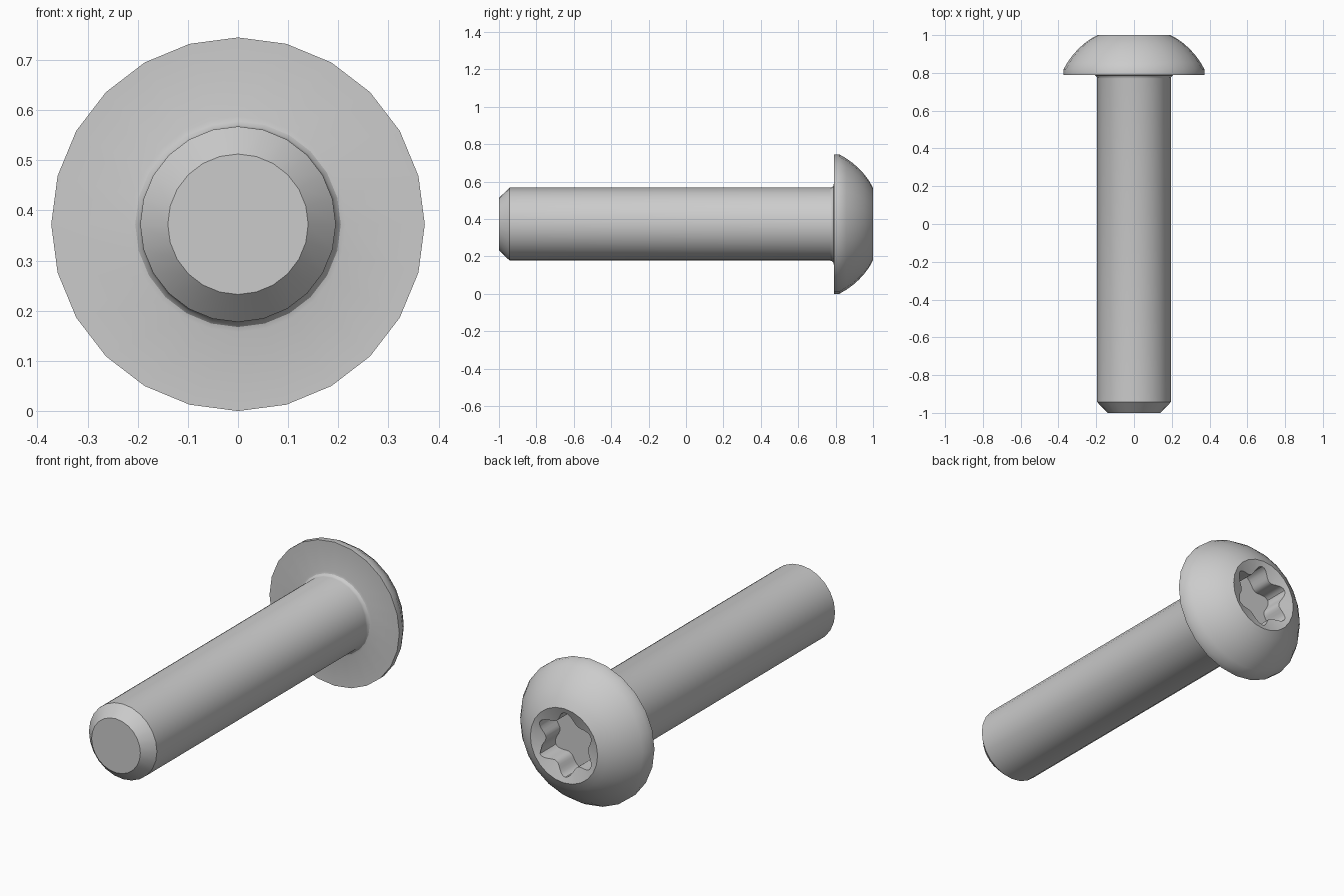
import bpy, bmesh
from math import cos, sin, pi, asin, sqrt

if "Cube" in bpy.data.objects:
    bpy.data.objects.remove(bpy.data.objects["Cube"])

N = 24           # sides around the axis
ZC = 0.3725      # height of the screw axis
SUB = 3          # socket points per side

# Outer profile as (radius, y): tip chamfer, shank, fillet, flange, dome
profile = [(0.14, -1.0), (0.195, -0.943), (0.195, 0.77)]
for k in range(1, 4):
    a = k * pi / 6
    profile.append((0.215 - 0.02 * cos(a), 0.77 + 0.02 * sin(a)))
profile += [(0.3725, 0.79), (0.3725, 0.82)]
R, C = 0.417, 0.632
a0, a1 = asin(0.3725 / R), asin(0.193 / R)
for k in range(1, 7):
    a = a0 + (a1 - a0) * k / 6
    profile.append((R * sin(a), C + R * cos(a)))
profile[-1] = (0.193, 1.0)

bm = bmesh.new()


def point(r, y, a):
    return bm.verts.new((r * sin(a), y, ZC + r * cos(a)))


def bridge(lower, upper):
    n = len(lower)
    for i in range(n):
        j = (i + 1) % n
        bm.faces.new((lower[i], lower[j], upper[j], upper[i]))


rings = [[point(r, y, 2 * pi * i / N) for i in range(N)] for r, y in profile]
for lo, hi in zip(rings, rings[1:]):
    bridge(lo, hi)
bm.faces.new(rings[0])


# Six-lobed socket with narrow lobes and wide scallops
def lobe_radius(a):
    t = 0.5 + 0.5 * cos(6 * a)
    return 0.121 + 0.046 * t ** 1.2


M = N * SUB
mouth, floor = [], []
for i in range(M):
    a = 2 * pi * i / M
    r = lobe_radius(a)
    mouth.append(point(r, 1.0 - 0.35 * (0.193 - r), a))
    floor.append(point(r, 0.86, a))

# Shallow countersink between the dome edge and the socket mouth
rim = rings[-1]
sink = []
for i in range(N):
    inner = [mouth[(SUB * i + k) % M] for k in range(SUB + 1)]
    sink.append(bm.faces.new([rim[i], rim[(i + 1) % N]] + inner[::-1]))
bmesh.ops.triangulate(bm, faces=sink)
bridge(mouth, floor)
bm.faces.new(floor)
bmesh.ops.recalc_face_normals(bm, faces=bm.faces)

mesh = bpy.data.meshes.new("button_head_screw")
bm.to_mesh(mesh)
bm.free()
screw = bpy.data.objects.new("button_head_screw", mesh)
bpy.context.collection.objects.link(screw)
bpy.context.view_layer.objects.active = screw
screw.select_set(True)
bpy.ops.object.shade_smooth_by_angle(angle=pi / 6)
